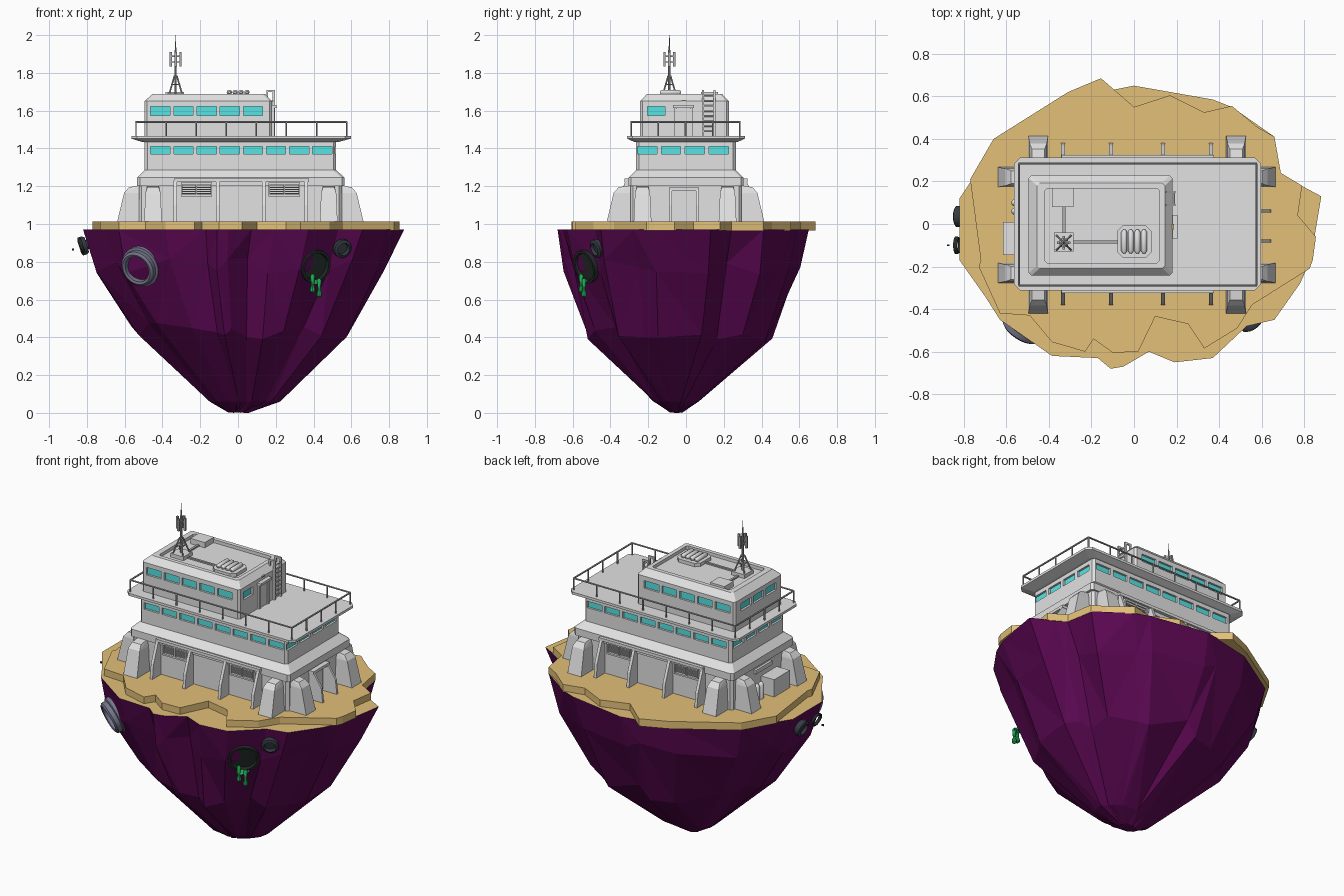
import bpy, bmesh, math, random
from mathutils import Vector, Matrix

if "Cube" in bpy.data.objects:
    bpy.data.objects.remove(bpy.data.objects["Cube"])
random.seed(4)

def material(name, r, g, b):
    lin = [((c / 255 + .055) / 1.055) ** 2.4 for c in (r, g, b)]
    m = bpy.data.materials.new(name)
    m.diffuse_color = (*lin, 1)
    m.use_nodes = True
    m.node_tree.nodes["Principled BSDF"].inputs["Base Color"].default_value = m.diffuse_color
    return m

GREY = material("light_grey", 226, 226, 226)
RAIL = material("mid_grey", 175, 175, 177)
TAN = material("sand", 226, 192, 120)
PLUM = material("plum_rock", 91, 8, 82)
CYAN = material("window_cyan", 87, 228, 228)
PIPE = material("blue_grey", 118, 118, 140)
SLATE = material("dark_slate", 54, 59, 68)
DARK = material("dark_green_black", 36, 44, 42)
SLIME = material("slime_green", 32, 170, 86)

class Part:
    """Collects simple solids into one mesh object."""
    def __init__(self, name, *mats):
        self.name, self.mats, self.bm = name, mats, bmesh.new()
    def hull(self, pts, M=Matrix()):
        vs = [self.bm.verts.new(M @ Vector(p)) for p in pts]
        bmesh.ops.convex_hull(self.bm, input=vs)
    def box(self, x0, x1, y0, y1, z0, z1):
        M = Matrix.LocRotScale(Vector((x0 + x1, y0 + y1, z0 + z1)) / 2, None, Vector((x1 - x0, y1 - y0, z1 - z0)))
        bmesh.ops.create_cube(self.bm, size=1, matrix=M)
    def rod(self, p, q, r, r2=None, n=6):
        p, q = Vector(p), Vector(q)
        M = Matrix.Translation((p + q) / 2) @ (q - p).to_track_quat('Z', 'Y').to_matrix().to_4x4()
        bmesh.ops.create_cone(self.bm, cap_ends=True, segments=n, radius1=r,
                              radius2=r if r2 is None else r2, depth=(q - p).length, matrix=M)
    def loft(self, rings, caps=True):
        rs = [[self.bm.verts.new(p) for p in ring] for ring in rings]
        n = len(rs[0])
        for a, b in zip(rs, rs[1:]):
            for i in range(n):
                j = (i + 1) % n
                self.bm.faces.new((a[i], a[j], b[j], b[i]))
        if caps:
            self.bm.faces.new(rs[0][::-1])
            self.bm.faces.new(rs[-1])
    def tier(self, rows, c, yc=0):
        # stacked rectangles with cut corners: (z, x0, x1, half depth)
        self.loft([[(x0 + c, yc - h, z), (x1 - c, yc - h, z), (x1, yc - h + c, z), (x1, yc + h - c, z),
                    (x1 - c, yc + h, z), (x0 + c, yc + h, z), (x0, yc + h - c, z), (x0, yc - h + c, z)]
                   for z, x0, x1, h in rows])
    def lathe(self, loc, axis, prof, n=18, closed=False):
        M = Matrix.Translation(loc) @ Vector(axis).to_track_quat('Z', 'Y').to_matrix().to_4x4()
        rings = [[M @ Vector((r * math.cos(t * math.tau / n), r * math.sin(t * math.tau / n), h))
                  for t in range(n)] for r, h in prof]
        self.loft(rings + rings[:1] if closed else rings, not closed)
    def done(self, smooth=False, rule=None):
        bmesh.ops.remove_doubles(self.bm, verts=self.bm.verts, dist=1e-5)
        bmesh.ops.recalc_face_normals(self.bm, faces=self.bm.faces)
        if rule:
            for f in self.bm.faces:
                f.material_index = rule(f)
        me = bpy.data.meshes.new(self.name)
        self.bm.to_mesh(me)
        self.bm.free()
        for m in self.mats:
            me.materials.append(m)
        ob = bpy.data.objects.new(self.name, me)
        bpy.context.collection.objects.link(ob)
        if smooth:
            bpy.context.view_layer.objects.active = ob
            ob.select_set(True)
            bpy.ops.object.shade_smooth_by_angle(angle=math.radians(40))
            ob.select_set(False)
        return ob

# floating rock: outline shrunk ring by ring to a blunt point, sandy on top
outline = [(.88, .13), (.83, -.17), (.78, -.28), (.66, -.45), (.53, -.48), (.37, -.63), (.19, -.65), (.07, -.6),
           (-.05, -.67), (-.11, -.68), (-.17, -.63), (-.385, -.62), (-.63, -.45), (-.7, -.34), (-.82, -.17),
           (-.82, .12), (-.76, .21), (-.65, .38), (-.33, .58), (-.1, .63), (0, .65), (.37, .585), (.46, .55),
           (.66, .41), (.69, .24), (.75, .2)]
levels = [(.97, 1, 1, 0, 0), (.78, .91, .94, -.01, 0), (.43, .67, .76, 0, -.015), (.06, .22, .18, .03, -.05),
          (.005, .07, .05, 0, -.05)]
rock = Part("rock", PLUM, TAN)
rings = []
for k, (z, sx, sy, cx, cy) in enumerate(levels):
    ring = []
    for x, y in outline:
        j = 1 + (random.uniform(-.05, .03) if 0 < k < 3 else 0)
        dz = random.uniform(-.05, .05) if 0 < k < 3 else 0
        ring.append((x * sx * j + cx, y * sy * j + cy, z + dz if k < 4 else random.uniform(0, .012)))
    rings.append(ring)
rock.loft(rings)
bmesh.ops.triangulate(rock.bm, faces=[f for f in rock.bm.faces if len(f.verts) == 4])
rock.done(rule=lambda f: int(f.calc_center_median().z > .96))

# sand slab with its own ragged edge
edge = [(.79, .18), (.77, .04), (.855, -.06), (.84, -.17), (.825, -.21), (.555, -.38), (.485, -.49), (.33, -.585),
        (.255, -.47), (.1, -.435), (.02, -.6), (-.1, -.605), (-.19, -.54), (-.23, -.6), (-.385, -.555), (-.49, -.43),
        (-.63, -.42), (-.73, -.2), (-.72, -.17), (-.77, .21), (-.66, .4), (-.31, .62), (-.155, .685), (0, .55),
        (.17, .605), (.33, .525), (.46, .555), (.58, .455), (.66, .41), (.69, .24)]
slab = Part("sand_slab", TAN)
slab.loft([[(x, y, z) for x, y in edge] for z in (.966, 1.012)])
slab.done()

# main building, deck and cabin
main = Part("main_building", GREY)
main.tier([(1, -.525, .55, .295), (1.2, -.525, .55, .295), (1.2, -.535, .565, .305), (1.245, -.535, .565, .305),
           (1.285, -.495, .52, .265), (1.45, -.495, .52, .265)], .015)
main_ob = main.done()
deck = Part("deck", GREY)
deck.tier([(1.435, -.51, .535, .275), (1.452, -.565, .597, .312), (1.467, -.565, .597, .312)], .03)
deck.done()
cabin = Part("cabin", GREY)
cabin.tier([(1.46, -.495, .18, .235), (1.65, -.495, .18, .235), (1.687, -.455, .145, .2),
            (1.687, -.42, .12, .175), (1.667, -.42, .12, .175)], .012, -.008)
cabin_ob = cabin.done()

# buttresses: two per side, placed by turning one shape
butt = Part("buttresses", GREY)
shape = [(s * u, v, z) for s in (-1, 1) for u, v, z in
         [(.047, -.02, 1.01), (.047, .115, 1.01), (.04, .078, 1.165), (.03, .052, 1.195), (.03, -.02, 1.205),
          (.04, -.02, 1.165)]]
for x, y, turn in [(-.45, -.305, 180), (.48, -.305, 180), (-.45, .3, 0), (.48, .3, 0),
                   (.55, -.23, -90), (.55, .22, -90), (-.525, -.23, 90), (-.525, .22, 90)]:
    butt.hull(shape, Matrix.Translation((x, y, 0)) @ Matrix.Rotation(math.radians(turn), 4, 'Z'))
butt.done()

# wall fins under a ledge, and framed louvre vents, on front and back
fins, vents, slats = Part("wall_fins", GREY), Part("vent_frames", GREY), Part("vent_louvres", RAIL)
for s in (-1, 1):
    a, b = sorted((s * .29, s * .325))
    fins.box(-.34, .375, a, b, 1.222, 1.24)
    for x in (-.333, -.108, .136, .362):
        fins.hull([(x + d, s * y, z) for d in (-.009, .009)
                   for y, z in [(.28, 1.01), (.38, 1.01), (.37, 1.1), (.32, 1.23), (.28, 1.23)]])
    for x in (-.22, .245):
        for z in (1.145, 1.21):
            vents.box(x - .083, x + .083, s * .302 - .012, s * .302 + .012, z, z + .01)
        for dx in (-.083, -.004, .075):
            vents.box(x + dx, x + dx + .008, s * .302 - .012, s * .302 + .012, 1.145, 1.22)
        for i in range(5):
            slats.box(x - .08, x + .08, s * .298 - .007, s * .298 + .007, 1.158 + i * .0105, 1.165 + i * .0105)
for p in (fins, vents, slats):
    p.done()

# windows: rows of recesses cut into the walls, with a thin pane at the back of each
win = Part("windows", CYAN)
low_cut, top_cut = Part("lower_window_cutter", GREY), Part("upper_window_cutter", GREY)
def row(cut, wall, out, axis, first, count, z0, z1, w=.051, pitch=.1225):
    for i in range(count):
        c = first + i * pitch
        for part, p, q in ((cut, -.015, .02), (win, -.018, -.0125)):
            a, b = sorted((wall + out * p, wall + out * q))
            part.box(*((c - w, c + w, a, b) if axis == 'x' else (a, b, c - w, c + w)), z0, z1)
for s in (-1, 1):
    row(low_cut, s * .265, s, 'x', -.411, 8, 1.37, 1.41)
    row(top_cut, s * .235 - .008, s, 'x', -.411, 5, 1.575, 1.622)
row(low_cut, -.495, -1, 'y', -.19, 4, 1.37, 1.41, .051, .126)
row(low_cut, .52, 1, 'y', -.205, 4, 1.37, 1.41, .051, .126)
row(top_cut, -.495, -1, 'y', -.13, 3, 1.575, 1.622)
row(top_cut, .18, 1, 'y', -.158, 1, 1.575, 1.622, .047)
win.done()
for ob, cut in ((main_ob, low_cut), (cabin_ob, top_cut)):
    cutter = cut.done()
    cutter.hide_render = True
    cutter.hide_set(True)
    mod = ob.modifiers.new("window_recesses", 'BOOLEAN')
    mod.operation, mod.object, mod.solver = 'DIFFERENCE', cutter, 'EXACT'

# doors: lower porch on the right, cabin door with canopy
door = Part("doors_and_porch", GREY)
for y in (-.08, .06):
    door.hull([(x, y + d, z) for d in (-.007, .007)
               for x, z in [(.54, 1.01), (.645, 1.01), (.635, 1.1), (.58, 1.185), (.54, 1.185)]])
door.box(.54, .585, -.09, .07, 1.175, 1.192)
door.box(.54, .557, -.06, .04, 1.01, 1.165)
for y in (-.062, .022):
    door.box(.17, .192, y, y + .012, 1.465, 1.625)
door.box(.17, .186, -.05, .022, 1.465, 1.61)
door.box(.17, .205, -.068, .042, 1.615, 1.63)
door.done()
lamp = Part("door_lamp", TAN)
lamp.box(.178, .187, -.025, -.0, 1.648, 1.655)
lamp.done()

# utility box, bottles and grille on the left wall
util = Part("utility_box", GREY)
util.box(-.615, -.52, -.145, .01, 1.01, 1.12)
util.box(-.54, -.52, -.08, .08, 1.16, 1.185)
util.done()
bott = Part("gas_bottles", GREY)
for y in (.06, .1):
    bott.lathe((-.56, y, 1.01), (0, 0, 1), [(.017, 0), (.017, .085), (.01, .1), (.004, .103)], 10)
bott.done(True)

# deck railing
rail = Part("railing", RAIL)
corners = [(-.54, -.29), (.575, -.29), (.575, .285), (-.54, .285)]
for (ax, ay), (bx, by) in zip(corners, corners[1:] + corners[:1]):
    rail.rod((ax, ay, 1.54), (bx, by, 1.54), .0055)
    n = 7 if ay == by else 4
    for i in range(n):
        x, y = ax + (bx - ax) * i / n, ay + (by - ay) * i / n
        rail.rod((x, y, 1.46), (x, y, 1.54), .0045)
rail.done()

# ladder to the cabin roof
lad = Part("roof_ladder", GREY)
for y in (.09, .15):
    lad.box(.183, .195, y - .005, y + .005, 1.465, 1.7)
    lad.box(.15, .195, y - .005, y + .005, 1.7, 1.71)
    lad.box(.15, .16, y - .005, y + .005, 1.67, 1.71)
for i in range(8):
    lad.rod((.19, .09, 1.49 + i * .027), (.19, .15, 1.49 + i * .027), .004)
lad.done()

# rooftop equipment
roof = Part("roof_equipment", GREY)
roof.box(-.385, -.285, .08, .17, 1.66, 1.7)
roof.tier([(1.66, -.078, .082, .075), (1.688, -.078, .082, .075)], .025, -.083)
roof.box(-.375, -.285, -.13, -.04, 1.66, 1.69)
roof.done()
caps = Part("roof_vent_tubes", GREY)
for x in (-.046, -.015, .016, .047):
    caps.lathe((x, -.138, 1.697), (0, 1, 0), [(.006, 0), (.014, .012), (.014, .1), (.006, .112)], 10)
caps.done(True)
wires = Part("roof_conduits", RAIL)
wires.box(-.285, -.07, -.092, -.078, 1.662, 1.676)
wires.box(-.337, -.323, -.04, .085, 1.662, 1.676)
wires.done()

# antenna mast
ant = Part("antenna", RAIL)
ax, ay = -.33, -.088
for s in (-1, 1):
    for t in (-1, 1):
        ant.rod((ax + s * .035, ay + t * .035, 1.685), (ax + s * .006, ay + t * .006, 1.785), .0045)
    ant.box(ax + s * .026 - .006, ax + s * .026 + .006, ay - .006, ay + .006, 1.835, 1.91)
    ant.box(ax - .006, ax + .006, ay + s * .026 - .006, ay + s * .026 + .006, 1.835, 1.91)
for z in (1.855, 1.885):
    ant.box(ax - .026, ax + .026, ay - .003, ay + .003, z, z + .006)
    ant.box(ax - .003, ax + .003, ay - .026, ay + .026, z, z + .006)
ant.box(ax - .02, ax + .02, ay - .02, ay + .02, 1.735, 1.742)
ant.rod((ax, ay, 1.69), (ax, ay, 1.92), .006)
ant.rod((ax, ay, 1.92), (ax, ay, 2), .004, .0015)
ant.done()

# pipes leaving the rock
big = Part("large_outlet_pipe", PIPE)
big.lathe((-.515, -.475, .775), (-.5, -.76, -.38), [(.072, -.14), (.072, .04), (.085, .045), (.098, .035), (.098, .01),
          (.11, .005), (.11, -.035), (.09, -.04), (.09, -.14)], 24, True)
big.done(True)
small = Part("small_pipes", SLATE)
prof = [(.026, -.12), (.026, -.01), (.042, -.01), (.05, .005), (.05, .025), (.035, .032), (.03, .015)]
small.lathe((.545, -.46, .875), (.45, -.8, -.3), prof)
small.lathe((-.81, .035, .888), (-.95, 0, -.3), prof)
small.done(True)
drain = Part("drain_mouth", DARK)
drain.lathe((.41, -.53, .775), (.56, -.78, -.28), [(.08, -.08), (.09, -.005), (.09, .012), (.076, .012), (.072, -.004)], 20)
drain.lathe((-.83, -.1, .888), (-.95, 0, -.3), [(.036, -.01), (.042, 0), (.042, .008), (.034, .008), (.034, -.01)], 16, True)
drain.box(-.88, -.868, -.104, -.096, .86, .87)
drain.done(True)

# slime dripping from the drain
drip = Part("slime_drips", SLIME)
for x, y, low in [(.395, -.555, .635), (.43, -.54, .612)]:
    drip.lathe((x, y, low), (0, 0, 1), [(.004, 0), (.014, .008), (.014, .022), (.008, .04), (.012, .09), (.006, .1)], 8)
drip.hull([(.385, -.565, .69), (.44, -.53, .69), (.38, -.55, .705), (.445, -.52, .705), (.41, -.56, .68), (.41, -.53, .705)])
drip.done(True)
